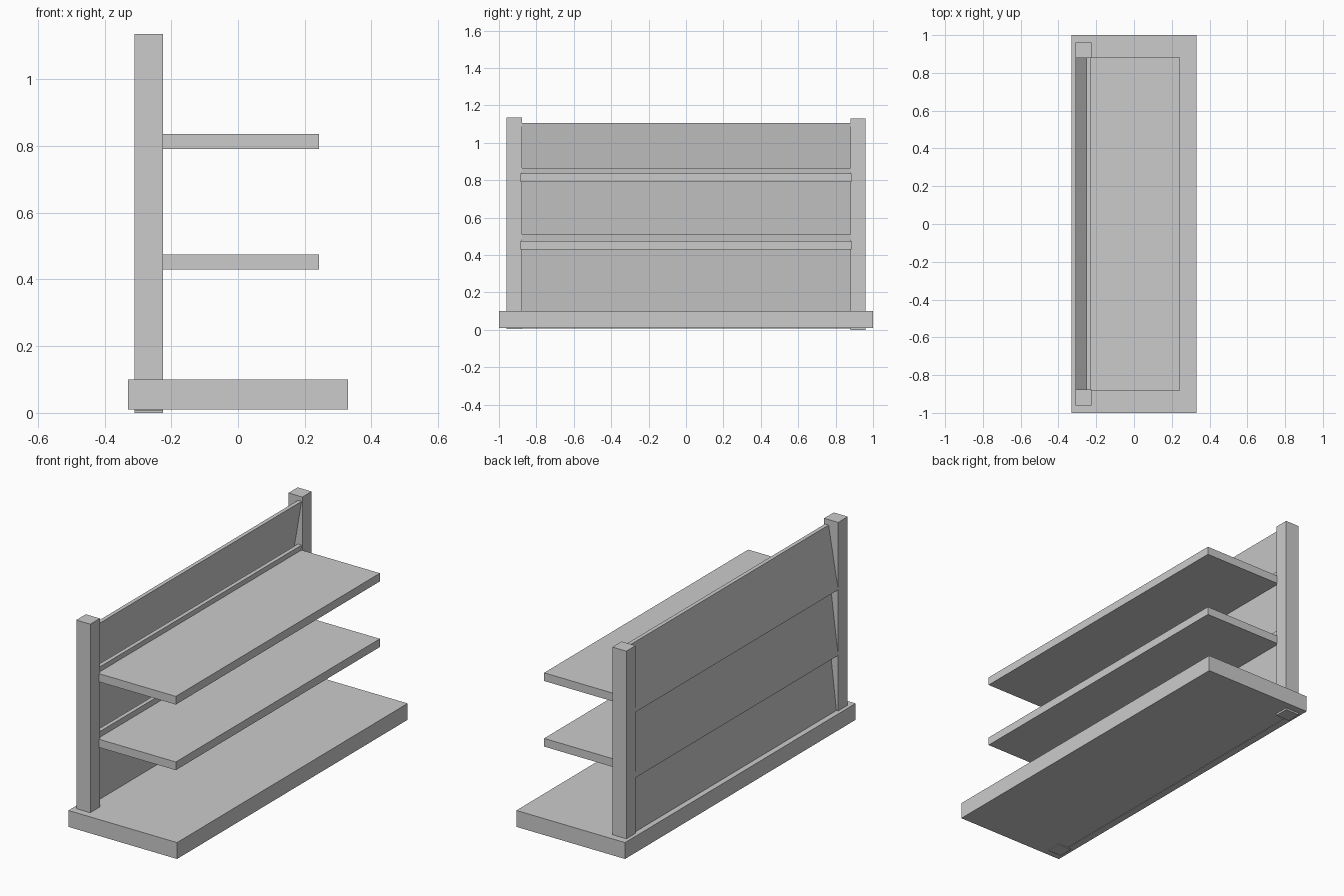
import bpy, bmesh

if "Cube" in bpy.data.objects:
    bpy.data.objects.remove(bpy.data.objects["Cube"])


def extrude_profile(name, pts, y0, y1):
    """Extrude an x/z outline from y0 to y1."""
    bm = bmesh.new()
    face = bm.faces.new([bm.verts.new((x, y0, z)) for x, z in pts])
    ext = bmesh.ops.extrude_face_region(bm, geom=[face])
    verts = [v for v in ext["geom"] if isinstance(v, bmesh.types.BMVert)]
    bmesh.ops.translate(bm, verts=verts, vec=(0, y1 - y0, 0))
    bmesh.ops.recalc_face_normals(bm, faces=bm.faces)
    mesh = bpy.data.meshes.new(name)
    bm.to_mesh(mesh)
    bm.free()
    obj = bpy.data.objects.new(name, mesh)
    bpy.context.collection.objects.link(obj)
    return obj


def box(name, x0, x1, y0, y1, z0, z1):
    return extrude_profile(name, [(x0, z0), (x1, z0), (x1, z1), (x0, z1)], y0, y1)


# Base plinth
box("base", -0.33, 0.33, -1.0, 1.0, 0.01, 0.10)

# Corner posts, one set a touch higher
box("left_post", -0.31, -0.225, -0.96, -0.877, 0.005, 1.135)
box("right_post", -0.31, -0.225, 0.88, 0.96, 0.0, 1.13)

# Shelves
for name, z in (("lower_shelf", 0.43), ("upper_shelf", 0.79)):
    box(name, -0.235, 0.242, -0.885, 0.885, z, z + 0.045)

# Overlapping back boards, each leaning forward at the top
BACK, FRONT, THICK = -0.31, -0.23, 0.022
for name, z0, z1 in (("bottom_back_board", 0.008, 0.51),
                     ("middle_back_board", 0.405, 0.865),
                     ("top_back_board", 0.765, 1.105)):
    extrude_profile(name, [(BACK, z0), (BACK + THICK, z0),
                           (FRONT, z1), (FRONT - THICK, z1)], -0.885, 0.885)
